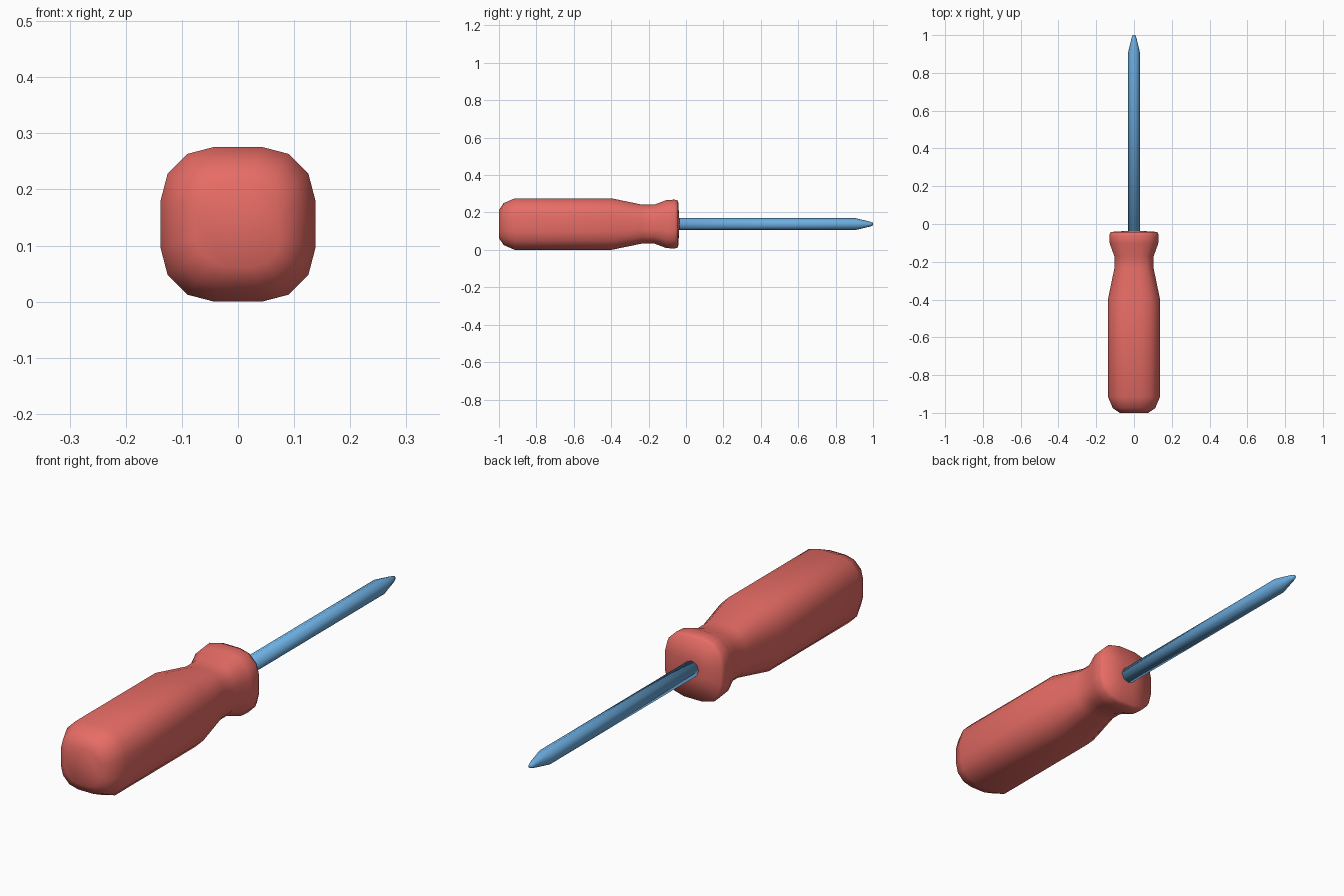
import bpy, bmesh, math

if "Cube" in bpy.data.objects:
    bpy.data.objects.remove(bpy.data.objects["Cube"])

CZ = 0.138  # height of the tool's axis


def material(name, color):
    m = bpy.data.materials.new(name)
    m.diffuse_color = color
    m.use_nodes = True
    m.node_tree.nodes["Principled BSDF"].inputs["Base Color"].default_value = m.diffuse_color
    return m


def loft(name, section, profile, mat):
    """Sweep a unit cross-section along y; profile holds (y, half width)."""
    bm = bmesh.new()
    rings = [[bm.verts.new((x * r, y, CZ + z * r)) for x, z in section]
             for y, r in profile]
    n = len(section)
    for a, b in zip(rings, rings[1:]):
        for i in range(n):
            j = (i + 1) % n
            bm.faces.new((a[i], a[j], b[j], b[i]))
    bm.faces.new(rings[0])
    bm.faces.new(rings[-1])
    bmesh.ops.recalc_face_normals(bm, faces=bm.faces)
    for f in bm.faces:
        f.smooth = True
    me = bpy.data.meshes.new(name)
    bm.to_mesh(me)
    bm.free()
    ob = bpy.data.objects.new(name, me)
    bpy.context.collection.objects.link(ob)
    me.materials.append(mat)
    return ob


# Rounded-square grip section: one corner turned four times
corner = [(1, 0.305), (0.91, 0.65), (0.65, 0.91), (0.305, 1)]
square = []
for k in range(4):
    c, s = round(math.cos(k * math.pi / 2)), round(math.sin(k * math.pi / 2))
    square += [(x * c - z * s, x * s + z * c) for x, z in corner]

# Handle: rounded butt, straight grip, narrow neck, flared collar
loft("handle", square,
     [(-1.0, 0.075), (-0.975, 0.112), (-0.915, 0.138), (-0.4, 0.138),
      (-0.235, 0.104), (-0.17, 0.104), (-0.105, 0.128), (-0.06, 0.131),
      (-0.042, 0.124), (-0.036, 0.03)],
     material("red", (0.8, 0.15, 0.13, 1)))

# Shaft with tapered tip
octagon = [(math.cos(i * math.pi / 4), math.sin(i * math.pi / 4)) for i in range(8)]
loft("shaft", octagon,
     [(-0.1, 0.032), (0.905, 0.032), (0.985, 0.013), (1.0, 0.007)],
     material("blue", (0.15, 0.42, 0.75, 1)))
